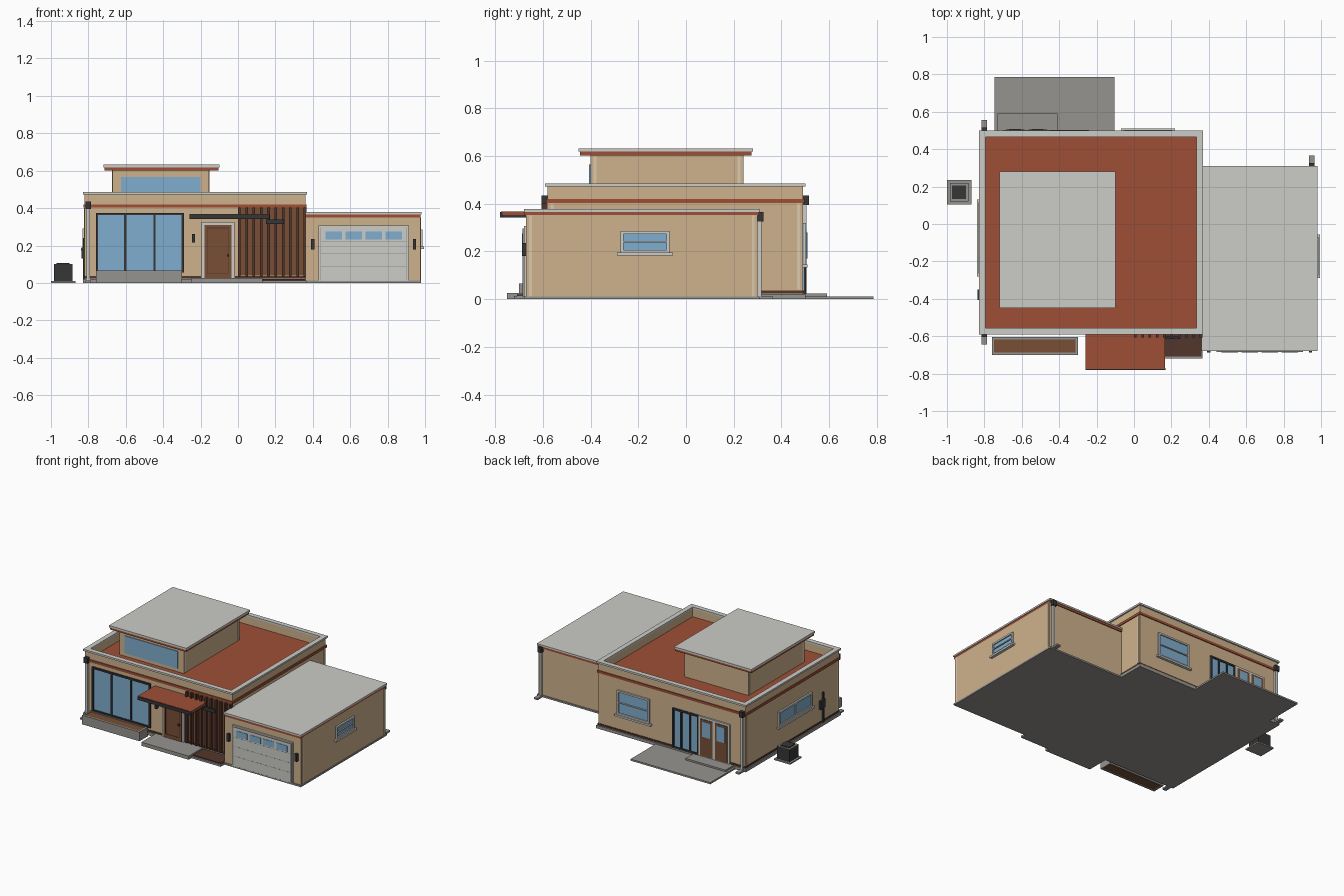
import bpy, bmesh
from mathutils import Vector

default = bpy.data.objects.get("Cube")
if default:
    bpy.data.objects.remove(default)


def linear(channel):
    return ((channel + .055) / 1.055) ** 2.4


def material(name, red, green, blue):
    mat = bpy.data.materials.new(name)
    colour = (linear(red), linear(green), linear(blue), 1)
    mat.diffuse_color = colour
    mat.use_nodes = True
    mat.node_tree.nodes["Principled BSDF"].inputs["Base Color"].default_value = colour
    return mat


stucco = material("tan stucco", .81, .70, .55)
pale_stucco = material("pale trim", .87, .79, .67)
terracotta = material("terracotta", .62, .31, .21)
pale_grey = material("pale grey", .80, .80, .78)
concrete = material("concrete", .59, .58, .56)
charcoal = material("charcoal", .21, .21, .21)
glass = material("blue glass", .50, .68, .81)
wood = material("brown wood", .47, .31, .21)
dark_wood = material("dark wood", .32, .21, .17)


def make(name, mat, *boxes):
    """One object made of boxes, each given as x, y and z ranges."""
    bm = bmesh.new()
    for ranges in boxes:
        low, high = (Vector(ends) for ends in zip(*ranges))
        for vert in bmesh.ops.create_cube(bm, size=1)["verts"]:
            vert.co = [(a + b) / 2 + c * (b - a) for a, b, c in zip(low, high, vert.co)]
    mesh = bpy.data.meshes.new(name)
    bm.to_mesh(mesh)
    bm.free()
    mesh.materials.append(mat)
    obj = bpy.data.objects.new(name, mesh)
    bpy.context.collection.objects.link(obj)
    return obj


def box(name, mat, x, y, z):
    return make(name, mat, (x, y, z))


def grow(span, amount):
    return (span[0] - amount, span[1] + amount)


def border(u, v, width):
    """Four strips that line the inside of a rectangle."""
    inner = grow(v, -width)
    return [(u, (v[0], inner[0])), (u, (inner[1], v[1])),
            ((u[0], u[0] + width), inner), ((u[1] - width, u[1]), inner)]


def ring(name, mat, x, y, z, width):
    return make(name, mat, *[(u, v, z) for u, v in border(x, y, width)])


class Wall:
    """Places flat parts on a wall by span along it, height and depth."""

    def __init__(self, axis, position, outward):
        self.axis, self.position, self.outward = axis, position, outward

    def place(self, u, z, depth):
        across = tuple(sorted(self.position + self.outward * d for d in depth))
        return (across, u, z) if self.axis == "x" else (u, across, z)

    def plate(self, name, mat, u, z, depth=.006, start=-.01):
        return make(name, mat, self.place(u, z, (start, depth)))

    def window(self, name, u, z, frame, panes=1, rows=1, width=.012, sill=False):
        self.plate(name + "_glass", glass, u, z, .004)
        parts = border(u, z, width)
        half = width / 2
        for i in range(1, panes):
            middle = u[0] + (u[1] - u[0]) * i / panes
            parts.append(((middle - half, middle + half), z))
        for i in range(1, rows):
            middle = z[0] + (z[1] - z[0]) * i / rows
            parts.append((u, (middle - half / 2, middle + half / 2)))
        make(name + "_frame", frame, *[self.place(a, b, (-.01, .012)) for a, b in parts])
        if sill:
            self.plate(name + "_sill", frame, grow(u, .015), (z[0] - .013, z[0]), .02)

    def downspout(self, name, u, top):
        span = (u - .015, u + .015)
        self.plate(name + "_head", charcoal, span, (top - .04, top), .025)
        self.plate(name + "_pipe", pale_grey, grow(span, -.006), (.01, top - .04), .016)
        self.plate(name + "_splash", concrete, span, (0, .012), .065)


# Main house shell, parapet and roof
main_x, main_y = (-.82, .36), (-.58, .49)
box("main_slab", concrete, grow(main_x, .01), grow(main_y, .01), (0, .022))
box("main_walls", stucco, main_x, main_y, (.01, .405))
box("main_roof", terracotta, grow(main_x, -.01), grow(main_y, -.01), (.39, .415))
ring("parapet", stucco, main_x, main_y, (.40, .475), .025)
ring("parapet_cap", pale_grey, grow(main_x, .01), grow(main_y, .01), (.472, .485), .035)
ring("main_band", terracotta, grow(main_x, .006), grow(main_y, .006), (.402, .42), .02)
ring("base_strip", dark_wood, grow(main_x, .004), grow(main_y, .004), (.024, .036), .02)

# Raised roof room
upper_x, upper_y = (-.67, -.155), (-.40, .24)
box("upper_walls", stucco, upper_x, upper_y, (.40, .605))
box("upper_fascia", terracotta, (-.715, -.105), (-.445, .275), (.602, .618))
box("upper_roof", pale_grey, (-.72, -.10), (-.45, .28), (.618, .632))

# Garage shell
garage_x, garage_y = (.36, .975), (-.67, .30)
box("garage_slab", concrete, grow(garage_x, .004), grow(garage_y, .008), (0, .012))
box("garage_walls", stucco, garage_x, garage_y, (.008, .352))
box("garage_fascia", terracotta, garage_x, grow(garage_y, .006), (.35, .366))
box("garage_roof", pale_grey, (.36, .98), grow(garage_y, .01), (.366, .378))

front = Wall("y", main_y[0], -1)
back = Wall("y", main_y[1], 1)
left = Wall("x", main_x[1], 1)
right = Wall("x", main_x[0], -1)
upper_front = Wall("y", upper_y[0], -1)
garage_front = Wall("y", garage_y[0], -1)
garage_back = Wall("y", garage_y[1], 1)
garage_side = Wall("x", garage_x[1], 1)

# Pale vertical trims close to the corners
for name, wall, span, z in (
        ("garage", garage_side, garage_y, (.012, .35)),
        ("main_left", left, main_y, (.04, .40)),
        ("main_right", right, main_y, (.04, .40)),
        ("upper_left", Wall("x", upper_x[1], 1), upper_y, (.42, .60)),
        ("upper_right", Wall("x", upper_x[0], -1), upper_y, (.42, .60))):
    edges = [(span[0] + .012, span[0] + .024), (span[1] - .024, span[1] - .012)]
    make(name + "_corner_trim", pale_stucco,
         *[wall.place(u, z, (-.01, .003)) for u in edges])

# Glazing
upper_front.plate("upper_window", glass, (-.625, -.20), (.44, .565))
front.window("picture_window", (-.76, -.29), (.055, .375), charcoal, panes=3)
back.window("back_window", (-.055, .205), (.145, .32), pale_grey, rows=2, sill=True)
back.window("sliding_door", (-.45, -.24), (.022, .31), charcoal, panes=3)
right.window("side_window", (-.265, .115), (.185, .29), pale_grey, panes=2, sill=True)
garage_side.window("garage_window", (-.275, -.07), (.195, .285), pale_grey, rows=2, sill=True)

# Front door
door_x, door_z = (-.195, -.02), (.024, .325)
front.plate("door_frame", pale_grey, door_x, door_z, .012)
front.plate("front_door", wood, grow(door_x, -.015), (.024, .31), .016)
make("door_panel_lines", dark_wood, *[
    front.place(u, z, (.01, .018))
    for u, z in border(grow(door_x, -.03), (.05, .295), .003)])
front.plate("door_knob", charcoal, (-.06, -.048), (.14, .152), .03)
front.plate("porch_lamp", charcoal, (-.245, -.23), (.215, .262), .025)

# Back double door: glazed top, wooden bottom
back.plate("double_door_frame", pale_grey, (-.70, -.45), (.022, .31), .012)
for side, u in (("left", (-.565, -.465)), ("right", (-.685, -.585))):
    back.plate(side + "_door_leaf", wood, u, (.03, .295), .016)
    back.plate(side + "_door_glass", glass, grow(u, -.018), (.17, .28), .019)

# Canopy, step and timber slats
box("canopy_top", terracotta, (-.26, .165), (-.775, -.58), (.352, .368))
box("canopy_edge", charcoal, (-.26, .168), (-.78, -.77), (.342, .366))
box("canopy_soffit", charcoal, (-.255, .16), (-.77, -.58), (.342, .352))
box("front_step", concrete, (-.25, .13), (-.75, -.58), (0, .026))
front.plate("slat_backing", wood, (0, .36), (.04, .402), .006)
pitch = .039
make("timber_slats", dark_wood, *[
    front.place((i * pitch, i * pitch + .014), (.035, .402), (0, .026))
    for i in range(10)])
front.plate("sign_plate", charcoal, (.15, .245), (.315, .34), .035, start=.02)

# Planter and low bed
planter_x, planter_y = (-.76, -.30), (-.70, -.605)
ring("planter_box", concrete, planter_x, planter_y, (0, .066), .012)
box("planter_soil", wood, grow(planter_x, -.01), grow(planter_y, -.01), (.005, .062))
box("low_bed", concrete, (.13, .365), (-.72, -.58), (0, .014))
box("low_bed_soil", dark_wood, (.135, .36), (-.708, -.58), (.01, .02))

# Garage door with four small lights
garage_front.plate("garage_door_frame", pale_grey, (.43, .915), (.01, .307), .01)
garage_front.plate("garage_door", pale_grey, (.443, .902), (.012, .295), .014)
make("garage_door_grooves", concrete, *[
    garage_front.place(u, z, (.008, .0145)) for u, z in
    border((.441, .904), (.012, .297), .002)
    + [((.443, .902), (z, z + .003)) for z in (.085, .155, .222)]])
make("garage_door_lights", glass, *[
    garage_front.place((u, u + .088), (.232, .275), (.01, .017))
    for u in (.467, .574, .681, .788)])
for side, u in (("inner", .39), ("outer", .935)):
    garage_front.plate(side + "_garage_lamp", charcoal, (u, u + .018), (.18, .235), .018)

# Downspouts
front.downspout("front_spout", -.80, .435)
back.downspout("back_spout", -.80, .435)
garage_back.downspout("garage_spout", .95, .366)

# Patio and back step
box("patio", concrete, (-.745, -.105), (.49, .785), (0, .012))
box("back_step", concrete, (-.73, -.41), (.49, .59), (.005, .024))

# Electric meter on the right wall
right.plate("meter_box", charcoal, (-.405, -.35), (.13, .19), .016)
right.plate("meter_pipe", charcoal, (-.40, -.388), (.01, .24), .01)

# Cooling unit
unit_x, unit_y = (-.985, -.885), (.12, .22)
box("unit_pad", concrete, grow(unit_x, .015), grow(unit_y, .015), (0, .01))
box("unit_body", charcoal, unit_x, unit_y, (.01, .098))
ring("unit_rim", concrete, unit_x, unit_y, (.096, .101), .013)
box("unit_fan", charcoal, grow(unit_x, -.015), grow(unit_y, -.015), (.09, .106))
